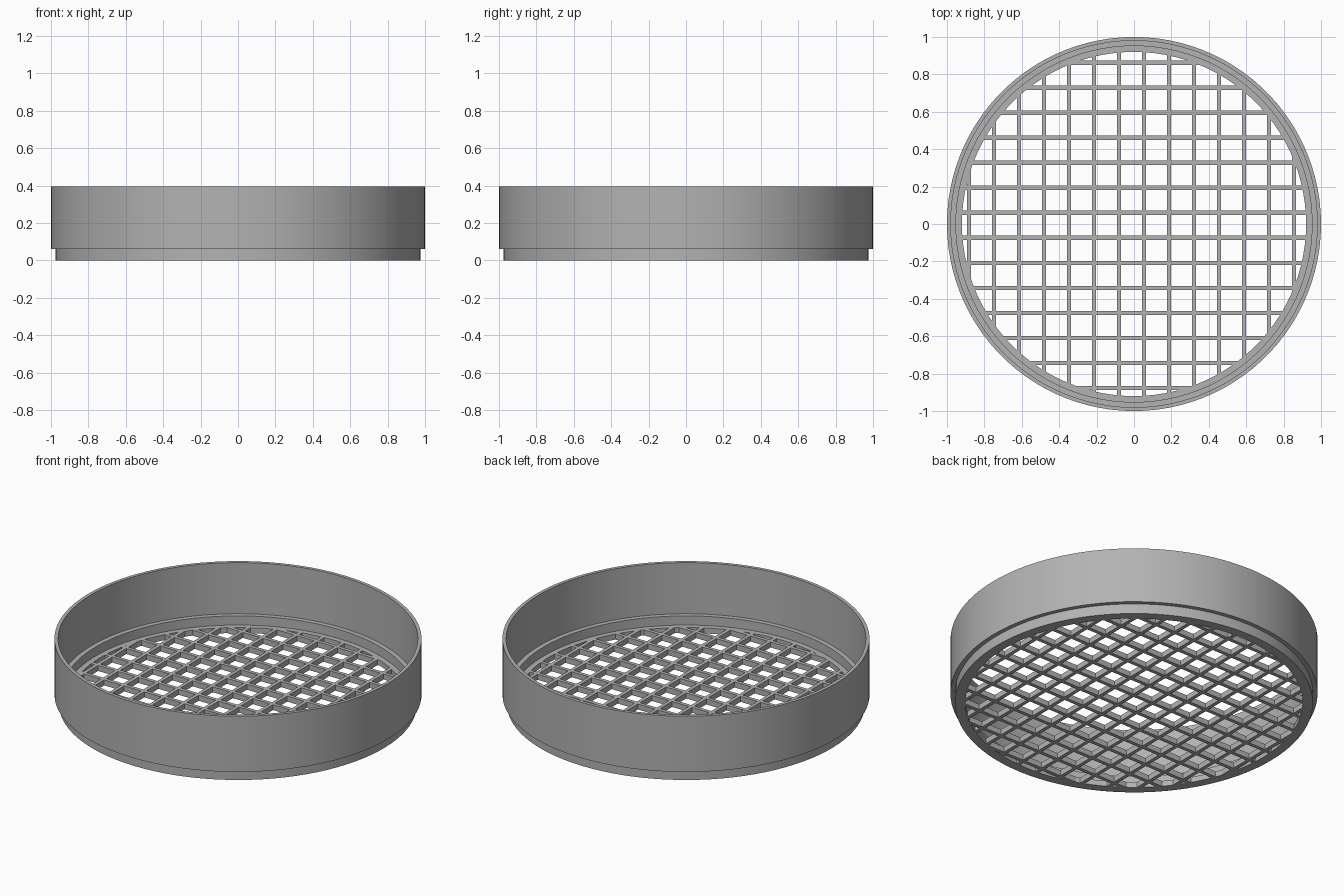
import bpy
import bmesh
import math
from mathutils import Vector

cube = bpy.data.objects.get("Cube")
if cube:
    bpy.data.objects.remove(cube, do_unlink=True)

grey = bpy.data.materials.new("plain grey")
grey.use_nodes = True
colour = (0.45, 0.45, 0.45, 1)
grey.diffuse_color = colour
grey.node_tree.nodes["Principled BSDF"].inputs["Base Color"].default_value = colour

SEGMENTS = 100
FLOOR = 0.033      # height of the mesh and its supporting ring
HOLE = 0.92        # radius of the opening
PITCH = 0.1337
BAR = 0.022


def add_object(name, bm):
    bmesh.ops.recalc_face_normals(bm, faces=bm.faces)
    mesh = bpy.data.meshes.new(name)
    bm.to_mesh(mesh)
    bm.free()
    mesh.materials.append(grey)
    obj = bpy.data.objects.new(name, mesh)
    bpy.context.collection.objects.link(obj)
    return obj


def lathe(name, profile):
    """Revolve a closed (radius, height) profile around z."""
    bm = bmesh.new()
    verts = [bm.verts.new((r, 0, z)) for r, z in profile]
    edges = [bm.edges.new((verts[i - 1], verts[i])) for i in range(len(verts))]
    bmesh.ops.spin(bm, geom=verts + edges, cent=(0, 0, 0), axis=(0, 0, 1),
                   angle=math.tau, steps=SEGMENTS, use_duplicate=False)
    bmesh.ops.remove_doubles(bm, verts=bm.verts, dist=1e-5)
    obj = add_object(name, bm)
    bpy.ops.object.select_all(action='DESELECT')
    obj.select_set(True)
    bpy.context.view_layer.objects.active = obj
    bpy.ops.object.shade_smooth_by_angle(angle=math.radians(30))


def bars(name, first, along_x):
    """Parallel bars trimmed to reach just inside the rim."""
    bm = bmesh.new()
    for i in range(14):
        offset = first + i * PITCH
        ends = [math.sqrt((HOLE + 0.012) ** 2 - side ** 2)
                for side in (offset - BAR / 2, offset + BAR / 2)]
        outline = [(-ends[0], offset - BAR / 2), (ends[0], offset - BAR / 2),
                   (ends[1], offset + BAR / 2), (-ends[1], offset + BAR / 2)]
        if not along_x:
            outline = [(b, a) for a, b in outline]
        face = bm.faces.new([bm.verts.new((x, y, 0)) for x, y in outline])
        top = bmesh.ops.extrude_face_region(bm, geom=[face])["geom"]
        bmesh.ops.translate(bm, vec=Vector((0, 0, FLOOR)),
                            verts=[g for g in top if isinstance(g, bmesh.types.BMVert)])
    add_object(name, bm)


# Stepped rim: tall wall, inner ledge, recessed foot and mesh seat
lathe("rim", [(HOLE, 0), (0.975, 0), (0.975, 0.06), (1, 0.06), (1, 0.395),
              (0.98, 0.395), (0.98, 0.088), (0.952, 0.088),
              (0.952, FLOOR), (HOLE, FLOOR)])

# Crossed bars of the sieve floor
bars("mesh_bars_lengthwise", -0.882, False)
bars("mesh_bars_crosswise", -0.876, True)
